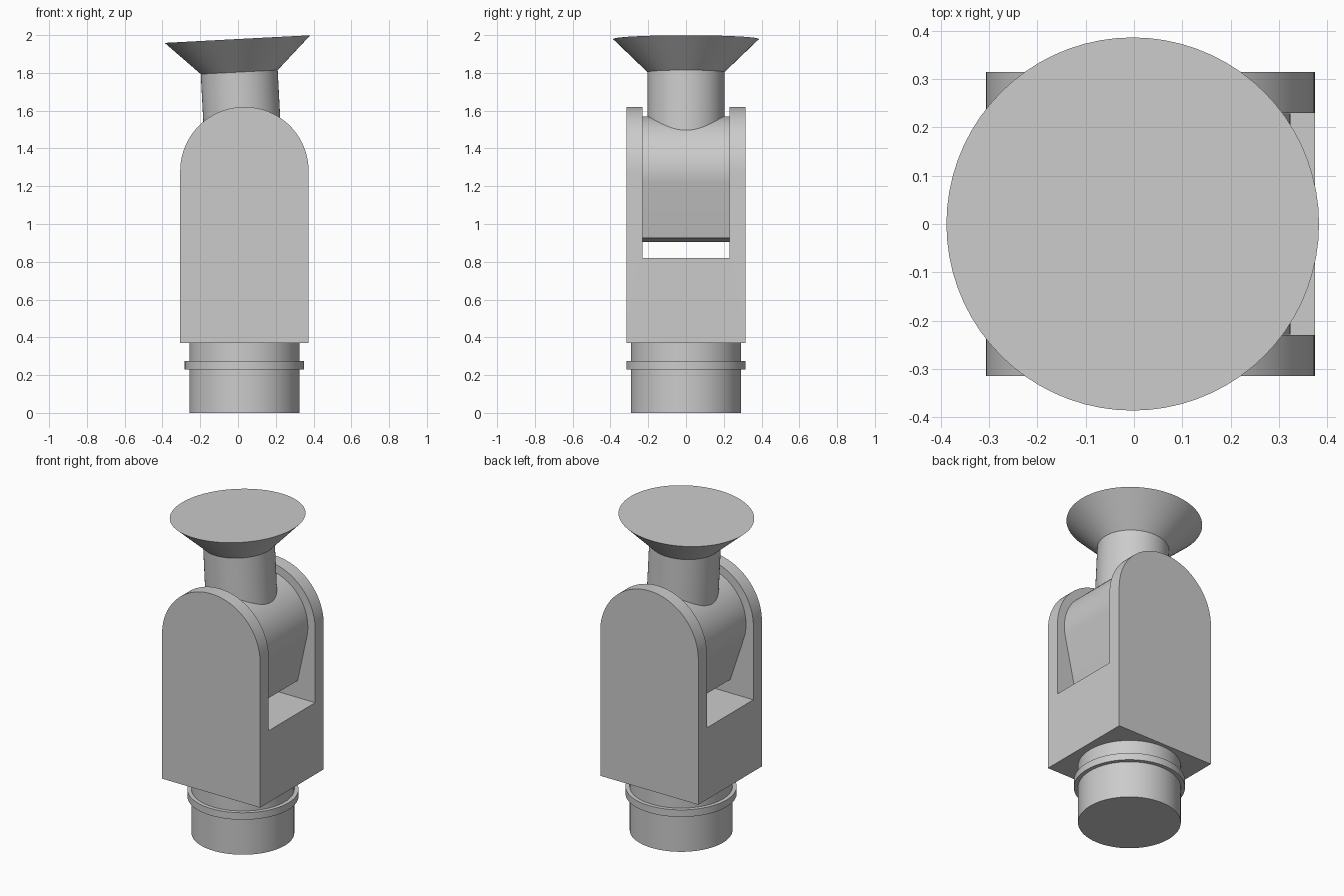
import bpy
import bmesh
from math import sin, cos, pi, radians
from mathutils import Matrix

cube = bpy.data.objects.get("Cube")
if cube:
    bpy.data.objects.remove(cube, do_unlink=True)

grey = bpy.data.materials.new("light grey")
grey.use_nodes = True
colour = (0.6, 0.6, 0.6, 1)
grey.diffuse_color = colour
grey.node_tree.nodes["Principled BSDF"].inputs["Base Color"].default_value = colour

AXIS_X, AXIS_Z = 0.034, 1.28      # hinge axis, running along y
SEGMENTS = 72


def finish(name, bm, matrix=None):
    """Turn a bmesh into a smooth-shaded grey object."""
    bmesh.ops.recalc_face_normals(bm, faces=bm.faces)
    if matrix:
        bm.transform(matrix)
    mesh = bpy.data.meshes.new(name)
    bm.to_mesh(mesh)
    bm.free()
    mesh.materials.append(grey)
    obj = bpy.data.objects.new(name, mesh)
    bpy.context.collection.objects.link(obj)
    return obj


def smooth(obj):
    bpy.ops.object.select_all(action="DESELECT")
    obj.select_set(True)
    bpy.context.view_layer.objects.active = obj
    bpy.ops.object.shade_smooth_by_angle(angle=radians(30))


def lathe(name, profile, matrix):
    """Closed solid turned around z from (radius, height) pairs."""
    bm = bmesh.new()
    rings = [[bm.verts.new((r * cos(2 * pi * i / SEGMENTS), r * sin(2 * pi * i / SEGMENTS), z))
              for i in range(SEGMENTS)] for r, z in profile]
    for low, high in zip(rings, rings[1:]):
        for i in range(SEGMENTS):
            j = (i + 1) % SEGMENTS
            bm.faces.new((low[i], low[j], high[j], high[i]))
    bm.faces.new(rings[0])
    bm.faces.new(rings[-1])
    return finish(name, bm, matrix)


def slab(name, outline, half_depth, matrix=None):
    """Extrude an (x, z) outline along y, symmetric about y = 0."""
    bm = bmesh.new()
    face = bm.faces.new([bm.verts.new((x, -half_depth, z)) for x, z in outline])
    result = bmesh.ops.extrude_face_region(bm, geom=[face])
    verts = [v for v in result["geom"] if isinstance(v, bmesh.types.BMVert)]
    bmesh.ops.translate(bm, vec=(0, 2 * half_depth, 0), verts=verts)
    return finish(name, bm, matrix)


def arch(radius, dip, foot, bottom, steps=48):
    """Rounded top, dipping below the axis by an angle, then straight to the foot."""
    sweep = [-dip + (pi + 2 * dip) * i / steps for i in range(steps + 1)]
    return [(radius * cos(a), radius * sin(a)) for a in sweep] + [(-foot, bottom), (foot, bottom)]


hinge = Matrix.Translation((AXIS_X, 0, AXIS_Z))
tilted = hinge @ Matrix.Rotation(radians(-3), 4, "Y")

# Round base with a raised collar
base = lathe("base_with_collar",
             [(0.292, 0), (0.292, 0.23), (0.316, 0.23), (0.316, 0.274), (0.292, 0.274), (0.292, 0.37)],
             Matrix.Translation((AXIS_X, 0, 0)))

# Forked bracket: arched block with a slot cut through along x
bracket = slab("forked_bracket", arch(0.34, 0, 0.34, 0.37 - AXIS_Z), 0.315, hinge)
cutter = slab("slot_cutter", [(-1, 0.82), (1, 0.82), (1, 2), (-1, 2)], 0.23)
cutter.hide_render = True
cut = bracket.modifiers.new("slot", "BOOLEAN")
cut.operation = "DIFFERENCE"
cut.solver = "EXACT"
cut.object = cutter
bpy.context.view_layer.objects.active = bracket
bpy.ops.object.modifier_apply(modifier=cut.name)
bpy.data.objects.remove(cutter, do_unlink=True)

# Tilting tongue, tapered below the hinge
tongue = slab("tilting_tongue", arch(0.29, radians(15.5), 0.2, -0.365), 0.229, tilted)

# Neck flaring into a flat round plate
neck = lathe("neck_and_flared_plate", [(0.204, 0.05), (0.204, 0.525), (0.386, 0.7)], tilted)

for part in (base, bracket, tongue, neck):
    smooth(part)
